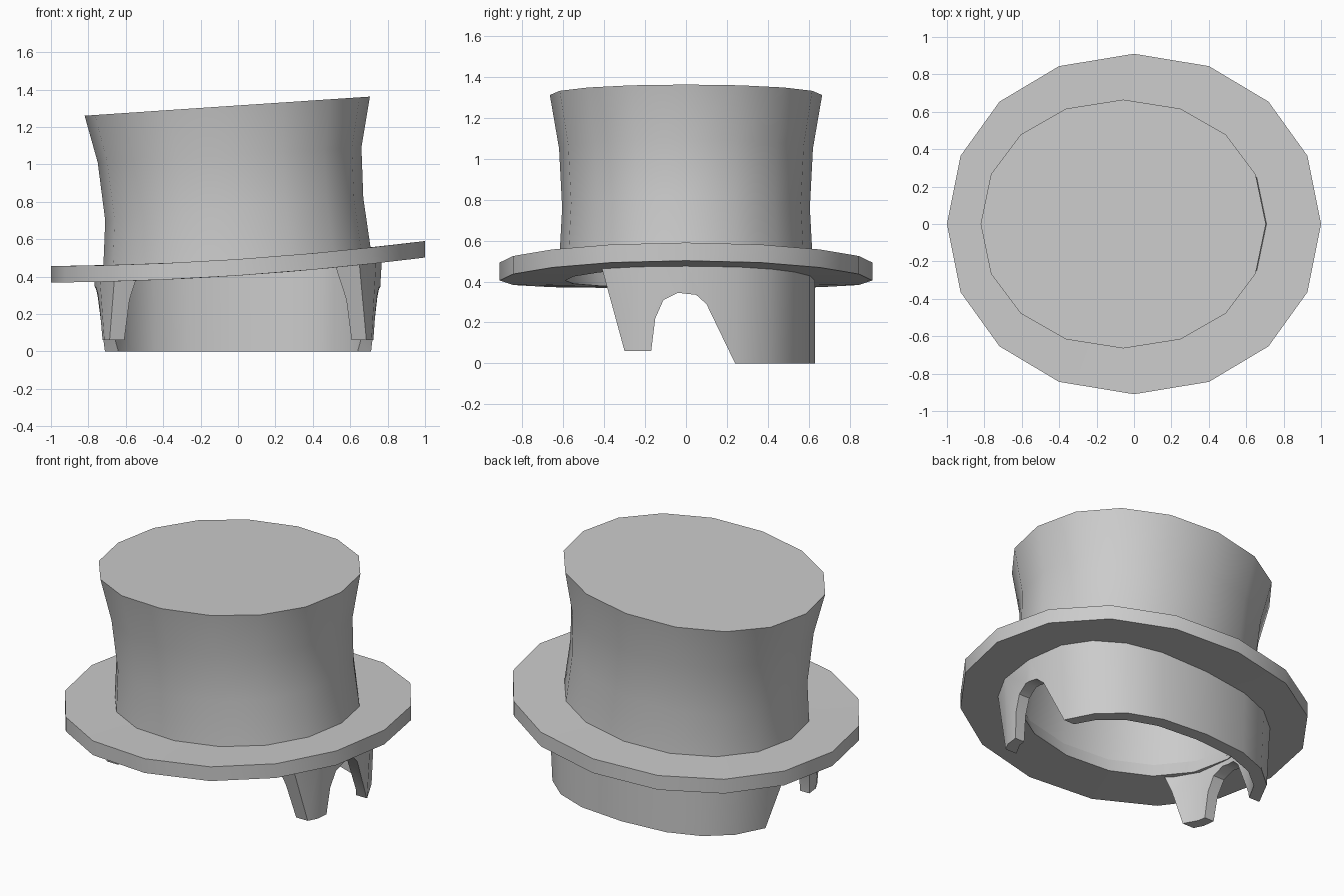
import bpy, bmesh
from math import sin, cos, pi, copysign

if "Cube" in bpy.data.objects:
    bpy.data.objects.remove(bpy.data.objects["Cube"])


def oval(n, cx, a, b, p, height):
    """Ring of n points on a slightly squared oval; height is a function of x."""
    pts = []
    for i in range(n):
        c, s = cos(2 * pi * i / n), sin(2 * pi * i / n)
        x = cx + a * copysign(abs(c) ** (2 / p), c)
        pts.append((x, b * copysign(abs(s) ** (2 / p), s), height(x)))
    return pts


def loft(name, rings, closed=False, cap_end=False):
    bm = bmesh.new()
    loops = [[bm.verts.new(p) for p in r] for r in rings]
    n = len(loops[0])
    pairs = list(zip(loops, loops[1:]))
    if closed:
        pairs.append((loops[-1], loops[0]))
    for lo, hi in pairs:
        for i in range(n):
            j = (i + 1) % n
            bm.faces.new((lo[i], lo[j], hi[j], hi[i]))
    if cap_end:
        bm.faces.new(loops[-1])
    bmesh.ops.recalc_face_normals(bm, faces=bm.faces)
    return finish(name, bm)


def finish(name, bm):
    me = bpy.data.meshes.new(name)
    bm.to_mesh(me)
    bm.free()
    ob = bpy.data.objects.new(name, me)
    bpy.context.collection.objects.link(ob)
    return ob


def activate(ob):
    bpy.ops.object.select_all(action='DESELECT')
    ob.select_set(True)
    bpy.context.view_layer.objects.active = ob


def smooth(ob):
    activate(ob)
    bpy.ops.object.shade_smooth_by_angle(angle=0.65)


def brim_low(x):
    return 0.405 + 0.067 * x + 0.03 * x * x


def brim_high(x):
    return brim_low(x) + 0.088


# Brim: tilted, slightly curled oval band with an open middle
brim = loft("hat_brim", [
    oval(16, 0, 1.0, 0.91, 2.1, brim_low),
    oval(16, 0, 1.0, 0.91, 2.1, brim_high),
    oval(16, -0.005, 0.71, 0.615, 2.1, brim_high),
    oval(16, -0.005, 0.68, 0.59, 2.1, brim_low),
], closed=True)
smooth(brim)

# Crown: hollow flared tube, rings given as left x, right x, depth, left z, right z
rings = [oval(16, -0.005, 0.715, 0.62, 2.1, lambda x: brim_high(x) - 0.01)]
for xl, xr, b, zl, zr in [(-0.71, 0.67, 0.605, 0.70, 0.82),
                          (-0.75, 0.66, 0.62, 1.01, 1.09),
                          (-0.82, 0.705, 0.665, 1.26, 1.362)]:
    rings.append(oval(16, (xl + xr) / 2, (xr - xl) / 2, b, 2.1,
                      lambda x: zl + (zr - zl) * (x - xl) / (xr - xl)))
crown = loft("hat_crown", rings, cap_end=True)
smooth(crown)

# Hair: thick oval band under the brim
hair_top = lambda x: brim_low(x) + 0.03
floor = lambda x: 0.0
hair = loft("hair_band", [
    oval(20, 0, 0.74, 0.63, 2.5, floor),
    oval(20, 0, 0.77, 0.63, 2.5, hair_top),
    oval(20, 0, 0.69, 0.55, 2.5, hair_top),
    oval(20, 0, 0.68, 0.55, 2.5, floor),
], closed=True)

# Cutter: side profile that opens the face, shapes sideburns and ear arches
profile = [(-1, 0.7), (-0.475, 0.7), (-0.30, 0.06), (-0.17, 0.06),
           (-0.15, 0.22), (-0.11, 0.31), (-0.04, 0.345), (0.05, 0.335),
           (0.10, 0.29), (0.24, 0), (0.288, -0.1), (-1, -0.1)]
bm = bmesh.new()
face = bm.faces.new([bm.verts.new((-1.2, y, z)) for y, z in profile])
out = bmesh.ops.extrude_face_region(bm, geom=[face])
bmesh.ops.translate(bm, vec=(2.4, 0, 0),
                    verts=[g for g in out["geom"] if isinstance(g, bmesh.types.BMVert)])
bmesh.ops.recalc_face_normals(bm, faces=bm.faces)
cutter = finish("face_cutter", bm)
cutter.hide_render = True

mod = hair.modifiers.new("face_opening", 'BOOLEAN')
mod.operation = 'DIFFERENCE'
mod.solver = 'EXACT'
mod.object = cutter
activate(hair)
bpy.ops.object.modifier_apply(modifier=mod.name)
bpy.data.objects.remove(cutter)
smooth(hair)
